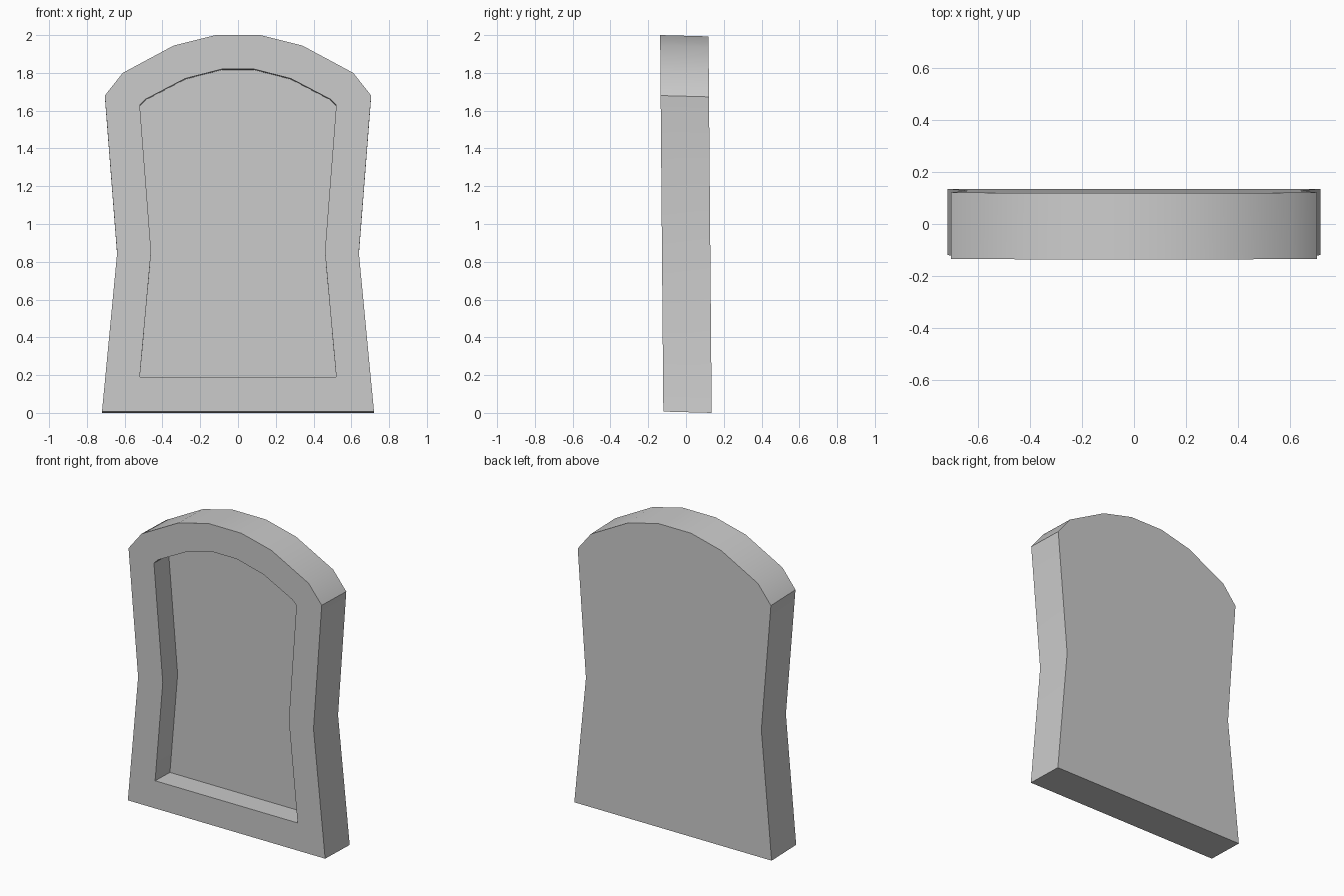
import bpy
import bmesh
import math

cube = bpy.data.objects.get("Cube")
if cube:
    bpy.data.objects.remove(cube, do_unlink=True)

# Material
grey = bpy.data.materials.new("stone grey")
grey.use_nodes = True
colour = (0.6, 0.6, 0.6, 1)
grey.diffuse_color = colour
grey.node_tree.nodes["Principled BSDF"].inputs["Base Color"].default_value = colour

# Half profiles (x, z), from the base up to the crown
OUTER = [(0.72, 0.007), (0.64, 0.845), (0.705, 1.68), (0.61, 1.80), (0.34, 1.945), (0.12, 2.0)]
INNER = [(0.52, 0.19), (0.46, 0.855), (0.52, 1.63), (0.49, 1.66), (0.28, 1.77), (0.085, 1.82)]
THICKNESS = 0.256
RECESS = 0.155
LEAN = 0.0085      # the slab leans slightly forward
DROP = 0.027       # the depth direction falls slightly to the back


def mirrored(half):
    return half + [(-x, z) for x, z in reversed(half)]


def add_loop(bm, half, depth):
    return [bm.verts.new((x, depth - 0.12 - LEAN * z, z - DROP * depth))
            for x, z in mirrored(half)]


def bridge(bm, a, b):
    n = len(a)
    for i in range(n):
        j = (i + 1) % n
        bm.faces.new((a[i], a[j], b[j], b[i]))


# Arched slab with a recessed front panel
bm = bmesh.new()
back = add_loop(bm, OUTER, THICKNESS)
front = add_loop(bm, OUTER, 0)
rim = add_loop(bm, INNER, 0)
floor = add_loop(bm, INNER, RECESS)
bridge(bm, back, front)    # outer sides
bridge(bm, front, rim)     # front frame
bridge(bm, rim, floor)     # recess walls
bm.faces.new(floor)
bm.faces.new(back)
bmesh.ops.recalc_face_normals(bm, faces=bm.faces)

mesh = bpy.data.meshes.new("arched_slab")
bm.to_mesh(mesh)
bm.free()
mesh.materials.append(grey)
slab = bpy.data.objects.new("arched_slab", mesh)
bpy.context.collection.objects.link(slab)

bpy.ops.object.select_all(action='DESELECT')
slab.select_set(True)
bpy.context.view_layer.objects.active = slab
bpy.ops.object.shade_smooth_by_angle(angle=math.radians(30))
